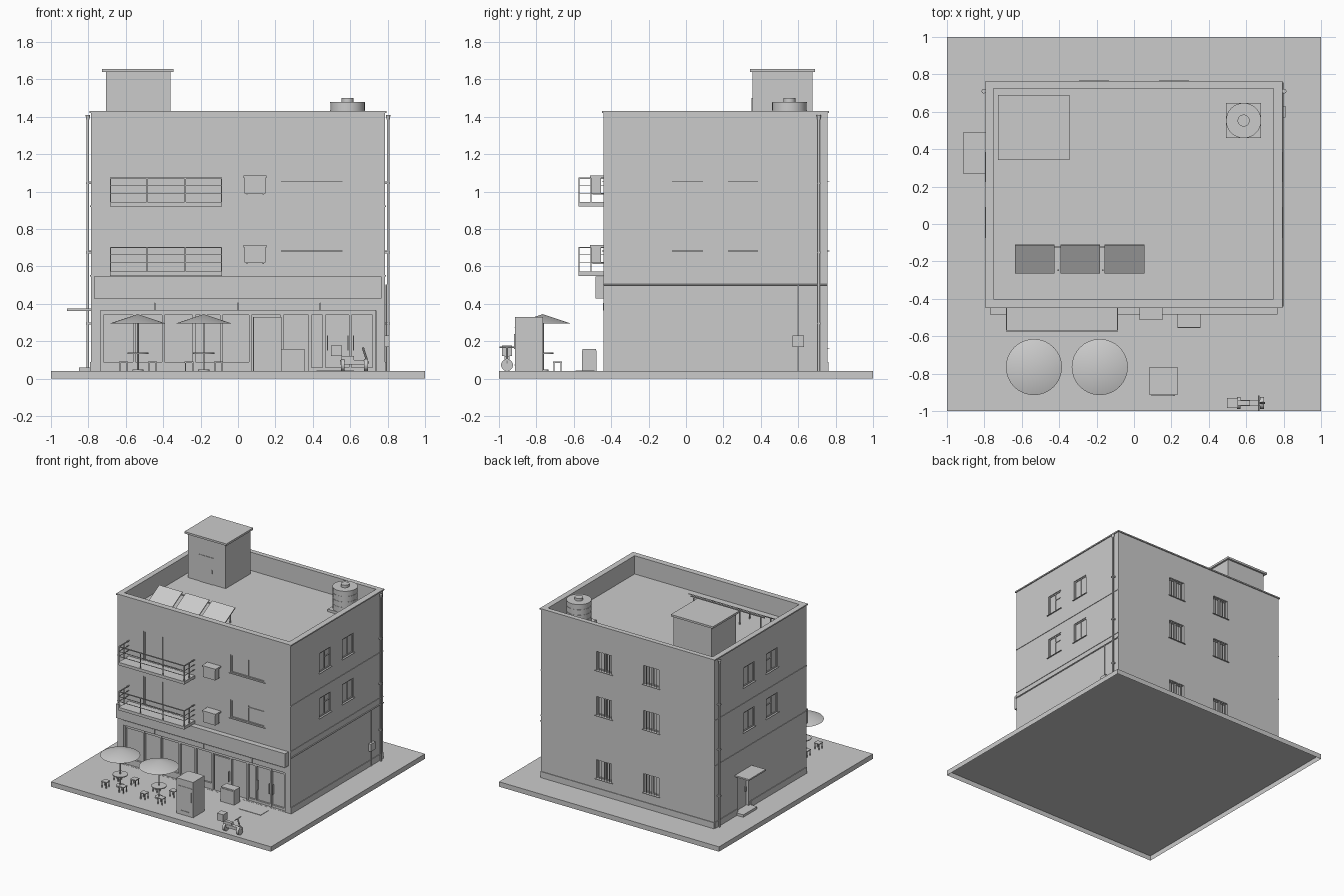
import bpy, bmesh, math
from mathutils import Matrix, Vector

if "Cube" in bpy.data.objects:
    bpy.data.objects.remove(bpy.data.objects["Cube"])

grey = bpy.data.materials.new("plain_grey")
grey.diffuse_color = (0.6, 0.6, 0.6, 1)
grey.use_nodes = True
grey.node_tree.nodes["Principled BSDF"].inputs["Base Color"].default_value = grey.diffuse_color

# Walls: x range, y range, roof level and parapet top
X, YF, YB, ROOF, TOP = 0.787, -0.44, 0.757, 1.28, 1.42


def finish(name, bm, smooth=False):
    mesh = bpy.data.meshes.new(name)
    bm.to_mesh(mesh)
    bm.free()
    mesh.materials.append(grey)
    ob = bpy.data.objects.new(name, mesh)
    bpy.context.collection.objects.link(ob)
    if smooth:
        bpy.context.view_layer.objects.active = ob
        ob.select_set(True)
        bpy.ops.object.shade_smooth_by_angle(angle=math.radians(35))
        ob.select_set(False)
    return ob


def boxes(name, *dims, open_bottom=False):
    """One object of boxes, each given as x0, x1, y0, y1, z0, z1."""
    bm = bmesh.new()
    for x0, x1, y0, y1, z0, z1 in dims:
        m = Matrix.Translation(((x0 + x1) / 2, (y0 + y1) / 2, (z0 + z1) / 2))
        m = m @ Matrix.Diagonal((abs(x1 - x0), abs(y1 - y0), abs(z1 - z0), 1))
        bmesh.ops.create_cube(bm, size=1, matrix=m)
    if open_bottom:
        bm.normal_update()
        bmesh.ops.delete(bm, geom=[f for f in bm.faces if f.normal.z < -0.5], context='FACES_ONLY')
    return finish(name, bm)


def rods(name, *items, sides=16):
    """Cylinders or cones given as start, end, start radius, end radius."""
    bm = bmesh.new()
    for a, b, r0, r1 in items:
        a, b = Vector(a), Vector(b)
        rot = (b - a).to_track_quat('Z', 'Y').to_matrix().to_4x4()
        bmesh.ops.create_cone(bm, cap_ends=True, segments=sides, radius1=r0, radius2=r1,
                              depth=(b - a).length, matrix=Matrix.Translation((a + b) / 2) @ rot)
    return finish(name, bm, True)


def on(side, u0, u1, d0, d1, z0, z1):
    """Box on a wall: u runs along the wall, d points outwards."""
    if side == "front":
        return (u0, u1, YF - d1, YF - d0, z0, z1)
    if side == "back":
        return (u0, u1, YB + d0, YB + d1, z0, z1)
    if side == "right":
        return (X + d0, X + d1, u0, u1, z0, z1)
    return (-X - d1, -X - d0, u0, u1, z0, z1)


# Ground slab, hollow underneath, and building shell
boxes("ground_slab", (-1, 1, -1, 1, 0, 0.04), open_bottom=True)
walls = boxes("walls", (-X, X, YF, YB, 0.04, TOP))
cuts = [(-0.75, 0.747, -0.40, 0.725, ROOF, 1.6)]


# Windows: shallow recess, frame, mullions, sill, optional bars and transom
def window(name, side, u0, u1, z0, z1, panes=2, bars=0, sill=True, rec=0.012, transom=None):
    cuts.append(on(side, u0, u1, -rec, 0.03, z0, z1))
    t, d0, d1 = 0.008, -rec - 0.002, -rec + 0.006
    parts = [on(side, u0, u1, d0, d1, z0, z0 + t), on(side, u0, u1, d0, d1, z1 - t, z1)]
    for i in range(panes + 1):
        c = u0 + t / 2 + (u1 - u0 - t) * i / panes
        parts.append(on(side, c - t / 2, c + t / 2, d0, d1, z0 + t, z1 - t))
    for i in range(1, bars):
        c = u0 + (u1 - u0) * i / bars
        parts.append(on(side, c - 0.002, c + 0.002, -0.007, -0.003, z0, z1))
    if sill:
        parts.append(on(side, u0 - 0.01, u1 + 0.01, -0.005, 0.009, z0 - 0.004, z0))
    if transom:
        parts.append(on(side, (u0 + u1) / 2, u1, d0, d1, transom, transom + 0.006))
    boxes(name, *parts)


for z in (0.685, 1.055):
    window("front_window", "front", 0.24, 0.55, z, z + 0.15, 2, transom=0.805 if z < 1 else None)
    window("balcony_door", "front", -0.55, -0.22, z - 0.11, z + 0.13, 2, sill=False)
    for side in ("left", "right"):
        window(side + "_window", side, -0.065, 0.08, z, z + 0.16, transom=z + 0.1)
        window(side + "_window", side, 0.235, 0.375, z, z + 0.16)
for z in (0.165, 0.685, 1.055):
    for x in (-0.215, 0.215):
        window("back_window", "back", x - 0.07, x + 0.07, z, z + 0.155, 2, 6, rec=0.025)

# Shopfront opening with posts, low sills, doors and handles
cuts.append((-0.735, 0.737, YF - 0.03, YF + 0.03, 0.041, 0.405))
yb = YF + 0.031
posts = [(x - 0.007, x + 0.007, yb - 0.02, yb, 0.04, 0.365)
         for x in (-0.727, -0.555, -0.4, -0.235, -0.09, 0.065, 0.235, 0.385, 0.46, 0.6, 0.727)]
posts += [(-0.73, 0.07, yb - 0.015, yb, 0.04, 0.09), (-0.73, 0.73, yb - 0.018, yb, 0.34, 0.365),
          (0.39, 0.73, yb - 0.015, yb, 0.04, 0.06), (0.08, 0.23, yb - 0.012, yb, 0.04, 0.33)]
posts += [(x, x + 0.005, yb - 0.03, yb - 0.012, 0.15, 0.23) for x in (0.215, 0.475, 0.585, 0.615)]
boxes("shopfront_frames", *posts)
boxes("shutter_housing", *[(a + 0.002, b - 0.002, YF - 0.004, yb, 0.365, 0.405)
      for a, b in ((-0.737, -0.445), (-0.445, 0), (0, 0.44), (0.44, 0.739))])
boxes("shop_sign_band", (-0.77, 0.767, -0.485, YF, 0.43, 0.545))

# Side entrance with canopy, step and door
cuts.append(on("left", 0.31, 0.45, -0.03, 0.03, 0.06, 0.34))
boxes("side_door", on("left", 0.315, 0.445, -0.031, -0.02, 0.06, 0.335),
      on("left", 0.33, 0.337, -0.02, -0.008, 0.18, 0.22))
boxes("side_canopy", (-0.915, -X, 0.27, 0.49, 0.363, 0.375))
boxes("side_step", (-0.85, -X, 0.29, 0.47, 0.04, 0.06))

# One boolean cuts the roof well and every opening
cutter = boxes("opening_cutter", *cuts)
cutter.hide_render = True
cutter.hide_viewport = True
mod = walls.modifiers.new("openings", 'BOOLEAN')
mod.operation, mod.solver, mod.object = 'DIFFERENCE', 'EXACT', cutter

# Parapet coping, plinth and floor bands
e = 0.008
boxes("parapet_coping", (-X - e, X + e, YF - e, -0.4, TOP, 1.43), (-X - e, X + e, 0.725, YB + e, TOP, 1.43),
      (-X - e, -0.75, -0.4, 0.725, TOP, 1.43), (0.747, X + e, -0.4, 0.725, TOP, 1.43))
bands = [on("back", -X, X, 0, 0.005, 0.04, 0.09)]
for s in ("left", "right"):
    bands += [on(s, YF, YB, 0, 0.004, 0.918, 0.926), on(s, YF, YB, 0, 0.004, 0.545, 0.553)]
bands += [on("left", YF, 0.29, 0, 0.005, 0.04, 0.09), on("left", 0.47, YB, 0, 0.005, 0.04, 0.09),
          on("right", YF, YB, 0, 0.005, 0.04, 0.09)]
boxes("plinth_and_floor_bands", *bands)

# Balconies with railings, and air conditioners
for z in (0.55, 0.92):
    boxes("balcony_slab", (-0.685, -0.085, -0.575, YF, z, z + 0.024))
    rail = []
    for h, t in ((0.07, 0.004), (0.11, 0.004), (0.148, 0.007)):
        rail.append((-0.685, -0.085, -0.575, -0.575 + t, z + h, z + h + t))
        rail += [(x, x + t, -0.575, YF, z + h, z + h + t) for x in (-0.685, -0.085 - t)]
    rail += [(x, x + 0.006, -0.575, -0.569, z, z + 0.15) for x in (-0.685, -0.49, -0.285, -0.091)]
    rail += [(x, x + 0.006, -0.51, -0.504, z, z + 0.15) for x in (-0.685, -0.091)]
    boxes("balcony_railing", *rail)
    boxes("air_conditioner", (0.036, 0.148, -0.507, -0.455, z + 0.07, z + 0.152),
          (0.03, 0.153, -0.512, YF, z + 0.152, z + 0.165),
          (0.045, 0.051, -0.5, YF, z + 0.064, z + 0.07), (0.132, 0.138, -0.5, YF, z + 0.064, z + 0.07))

# Drainpipes with brackets, wall conduit and meter box
pipes, brackets = [], []
for s in (-1, 1):
    x = s * (X + 0.016)
    pipes.append(((x, 0.71, 0.04), (x, 0.71, 1.41), 0.007, 0.007))
    pipes.append(((x, 0.71, 1.385), (x, 0.71, 1.41), 0.009, 0.012))
    brackets += [(s * X, x + s * 0.009, 0.7, 0.72, z, z + 0.01) for z in (0.29, 0.67, 1.04)]
rods("drainpipes", *pipes, sides=12)
boxes("pipe_brackets", *brackets)
rods("wall_conduit", ((X + 0.006, YF, 0.5), (X + 0.006, YB, 0.5), 0.005, 0.005),
     ((X + 0.006, 0.6, 0.04), (X + 0.006, 0.6, 0.5), 0.004, 0.004), sides=8)
boxes("meter_box", on("right", 0.57, 0.63, 0, 0.022, 0.17, 0.23))

# Roof stair house
boxes("stair_house", (-0.705, -0.36, 0.355, 0.675, ROOF, 1.64))
boxes("stair_house_cap", (-0.727, -0.345, 0.342, 0.69, 1.64, 1.656))
boxes("stair_house_door", (-0.6, -0.47, 0.351, 0.356, ROOF, 1.5), (-0.485, -0.479, 0.345, 0.351, 1.37, 1.4))

# Water tank
tx, ty = 0.586, 0.553
boxes("tank_stand", (tx - 0.093, tx + 0.093, ty - 0.093, ty + 0.093, ROOF, 1.30))
tank = [((tx, ty, 1.30), (tx, ty, 1.478), 0.092, 0.092), ((tx, ty, 1.478), (tx, ty, 1.5), 0.032, 0.032)]
tank += [((tx, ty, z), (tx, ty, z + 0.006), 0.094, 0.094) for z in (1.34, 1.385, 1.43, 1.473)]
rods("water_tank", *tank, sides=32)

# Solar panels on a frame
tilt = math.atan2(0.085, 0.15)
for x in (-0.53, -0.287, -0.051):
    panel = boxes("solar_panel", (-0.106, 0.106, -0.086, 0.086, -0.004, 0.004))
    panel.location, panel.rotation_euler = (x, -0.187, 1.37), (tilt, 0, 0)
frame = [(-0.63, 0.04, -0.125, -0.117, 1.39, 1.398)]
for x in (-0.6, -0.41, -0.17, 0.01):
    frame += [(x, x + 0.008, -0.125, -0.117, ROOF, 1.395), (x, x + 0.008, -0.25, -0.242, ROOF, 1.33)]
boxes("panel_supports", *frame)

# Parasols, tables and stools
for x in (-0.535, -0.183):
    y = -0.765
    rods("parasol", ((x, y, 0.295), (x, y, 0.345), 0.15, 0.0), sides=32)
    rods("parasol_pole", ((x, y, 0.04), (x, y, 0.34), 0.005, 0.005), ((x, y, 0.04), (x, y, 0.05), 0.03, 0.03))
    rods("round_table", ((x, y, 0.132), (x, y, 0.139), 0.057, 0.057), sides=24)
    stools = []
    for cx in (x - 0.078, x + 0.078):
        for cy in (y - 0.078, y + 0.078):
            stools.append((cx - 0.024, cx + 0.024, cy - 0.024, cy + 0.024, 0.085, 0.092))
            stools += [(cx + a - 0.003, cx + a + 0.003, cy + b - 0.003, cy + b + 0.003, 0.04, 0.085)
                       for a in (-0.019, 0.019) for b in (-0.019, 0.019)]
    boxes("stools", *stools)

# Upright cooler, chest and door mat
boxes("upright_cooler", (0.082, 0.232, -0.914, -0.765, 0.04, 0.33))
boxes("cooler_door_trim", (0.115, 0.195, -0.918, -0.914, 0.07, 0.075), (0.09, 0.22, -0.917, -0.914, 0.27, 0.274),
      (0.21, 0.216, -0.919, -0.914, 0.16, 0.24))
boxes("chest", (0.232, 0.355, -0.557, -0.478, 0.04, 0.15), (0.232, 0.355, -0.553, -0.481, 0.15, 0.16))
boxes("door_mat", (0.42, 0.62, -0.59, -0.49, 0.04, 0.043))

# Delivery scooter
sy = -0.957
rods("scooter_wheels", *[((x - 0.01, sy, 0.073), (x + 0.01, sy, 0.073), 0.032, 0.032) for x in (0.56, 0.685)], sides=20)
boxes("scooter_body", (0.545, 0.69, sy - 0.016, sy + 0.016, 0.075, 0.1), (0.55, 0.62, sy - 0.014, sy + 0.014, 0.1, 0.122))
boxes("scooter_box", (0.498, 0.555, sy - 0.028, sy + 0.028, 0.12, 0.178))
rods("scooter_steering", ((0.695, sy, 0.08), (0.668, sy, 0.165), 0.006, 0.006),
     ((0.668, sy - 0.04, 0.167), (0.668, sy + 0.04, 0.167), 0.004, 0.004), sides=8)
